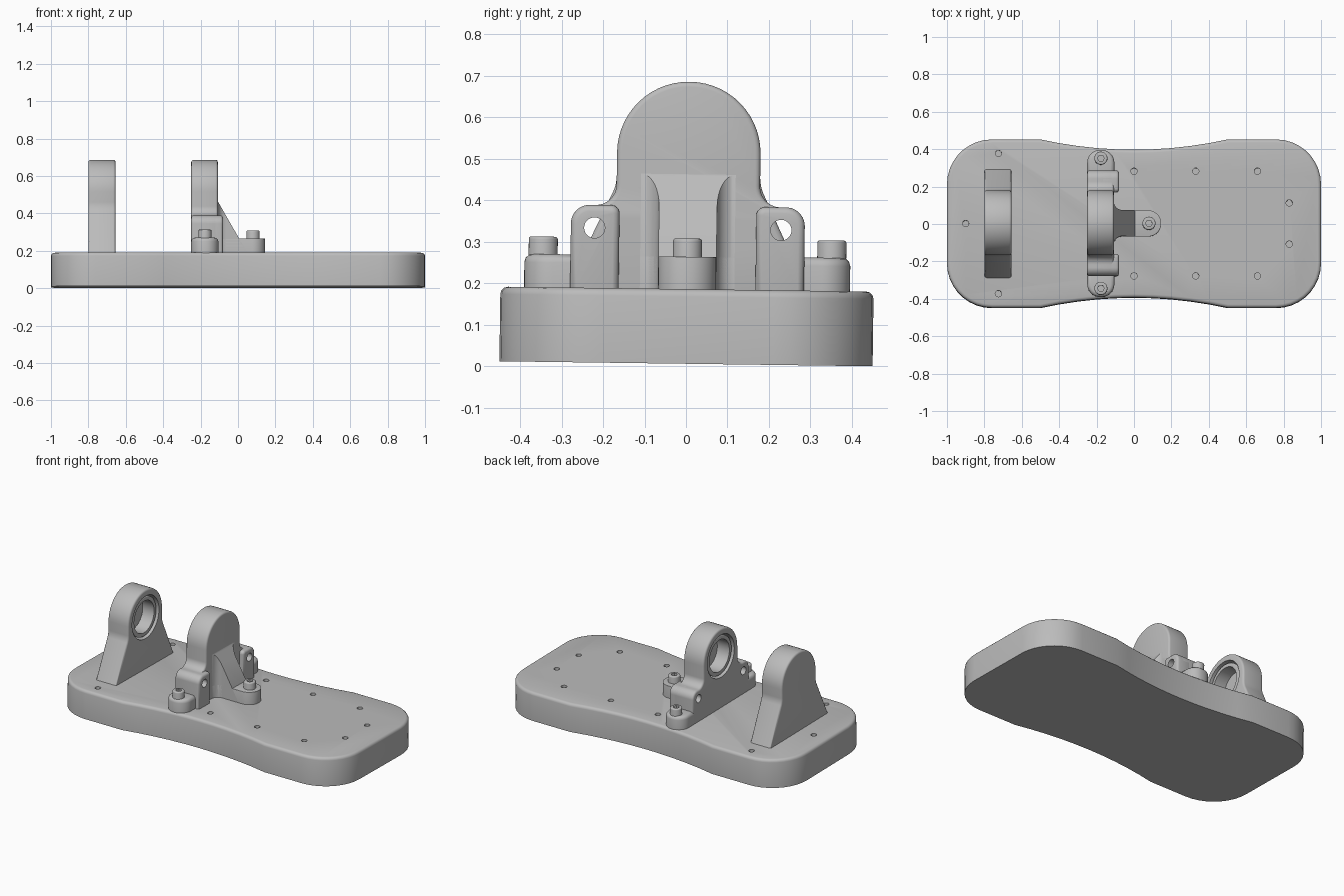
import bpy, bmesh, math
from mathutils import Vector, Matrix

cube = bpy.data.objects.get("Cube")
if cube:
    bpy.data.objects.remove(cube, do_unlink=True)

GREY = (0.5, 0.5, 0.5, 1)
grey = bpy.data.materials.new("machined_grey")
grey.use_nodes = True
grey.diffuse_color = GREY
grey.node_tree.nodes["Principled BSDF"].inputs["Base Color"].default_value = GREY
parts = []


def rounded(points, segs=9):
    """Outline with each corner (a, b, radius) turned into an arc."""
    out = []
    for i, (a, b, r) in enumerate(points):
        p = Vector((a, b))
        if not r:
            out.append(p)
            continue
        u = (Vector(points[i - 1][:2]) - p).normalized()
        v = (Vector(points[(i + 1) % len(points)][:2]) - p).normalized()
        half = u.angle(v) / 2
        centre = p + (u + v).normalized() * r / math.sin(half)
        start = p + u * r / math.tan(half) - centre
        turn = math.pi - 2 * half
        if u.x * v.y - u.y * v.x > 0:
            turn = -turn
        for k in range(segs + 1):
            out.append(centre + Matrix.Rotation(turn * k / segs, 2) @ start)
    return out


def mirrored(points):
    """Close a half outline across the first axis."""
    return points + [(-p[0],) + tuple(p[1:]) for p in reversed(points)]


def circle(a, b, r, n=32):
    return [Vector((a + r * math.cos(t * math.tau / n), b + r * math.sin(t * math.tau / n)))
            for t in range(n)]


def prism(name, outline, axis, lo, hi, bevel=0.0, both=True, slope=None):
    """Extrude an outline along an axis and round its cap edges."""
    def place(p, d):
        return {"x": (d, p[0], p[1]), "y": (p[0], d, p[1]), "z": (p[0], p[1], d)}[axis]
    bm = bmesh.new()
    rings = [[bm.verts.new(place(p, d)) for p in outline] for d in (lo, hi)]
    caps = [bm.faces.new(r) for r in rings]
    n = len(outline)
    for i in range(n):
        j = (i + 1) % n
        bm.faces.new((rings[0][i], rings[0][j], rings[1][j], rings[1][i]))
    bmesh.ops.recalc_face_normals(bm, faces=bm.faces)
    if bevel:
        edges = [e for c in (caps if both else caps[1:]) for e in c.edges]
        bmesh.ops.bevel(bm, geom=edges, offset=bevel, segments=3, profile=0.5,
                        affect='EDGES', clamp_overlap=True)
    if slope:
        cut = bmesh.ops.bisect_plane(bm, geom=bm.verts[:] + bm.edges[:] + bm.faces[:],
                                     plane_co=slope[0], plane_no=slope[1], clear_outer=True)
        bmesh.ops.holes_fill(bm, edges=[e for e in bm.edges if e.is_boundary])
    mesh = bpy.data.meshes.new(name)
    bm.to_mesh(mesh)
    bm.free()
    mesh.materials.append(grey)
    obj = bpy.data.objects.new(name, mesh)
    bpy.context.collection.objects.link(obj)
    parts.append(obj)
    return obj


def drill(obj, outline, axis, lo, hi):
    """Cut a prism-shaped hole."""
    cutter = prism("cutter", outline, axis, lo, hi)
    parts.remove(cutter)
    mod = obj.modifiers.new("hole", 'BOOLEAN')
    mod.operation, mod.solver, mod.object = 'DIFFERENCE', 'EXACT', cutter
    bpy.context.view_layer.objects.active = obj
    bpy.ops.object.modifier_apply(modifier=mod.name)
    bpy.data.objects.remove(cutter, do_unlink=True)


TOP, SUNK = 0.18, 0.165
AXLE = 0.507

# Base plate with waisted sides and rounded corners
waist = [(0.1 * k, 0.395 + 0.055 * (k / 5) ** 2, 0) for k in range(-5, 6)]
side = waist + [(1, 0.45, 0.24)]
outline = [(-1, 0.45, 0.24)] + side
base = prism("base_plate", rounded(outline + [(x, -y, r) for x, y, r in reversed(outline)]),
             "z", 0, TOP, 0.018, both=False)
spots = [(-0.9, 0), (-0.725, 0.375), (0, 0.28), (0.33, 0.28), (0.66, 0.28), (0.83, 0.11)]
for x, y in spots:
    for s in ((1, -1) if y else (1,)):
        drill(base, circle(x, s * y, 0.017, 16), "z", 0.1, TOP + 0.1)


def bearing(housing, lo, hi, name):
    """Blind bore with a slightly recessed ring in it."""
    drill(housing, circle(0, AXLE, 0.135, 48), "x", lo, hi)
    inner_lo, inner_hi = max(lo, -0.745 if lo < -0.5 else -0.24), min(hi, -0.665)
    if lo > -0.5:
        inner_hi = hi
    ring = prism(name, circle(0, AXLE, 0.125, 48), "x", inner_lo, inner_hi, 0.006)
    drill(ring, circle(0, AXLE, 0.1, 48), "x", -1, 1)


# Rear upright: tapered foot with a round head
rear = prism("rear_upright", rounded(mirrored(
    [(0.297, SUNK, 0), (0.173, 0.43, 0.1), (0.173, 0.68, 0.172)]), 14),
    "x", -0.8, -0.655, 0.012)
bearing(rear, -0.75, -0.6, "rear_bearing")

# Middle bracket: round head on stepped shoulders
body = prism("bracket_body", rounded(mirrored(
    [(0.282, SUNK, 0), (0.282, 0.38, 0.045), (0.173, 0.38, 0.05), (0.173, 0.68, 0.172)]), 14),
    "x", -0.25, -0.108, 0.012)
bearing(body, -0.3, -0.155, "bracket_bearing")

# Rib with its foot, both flaring into the bracket
plan = [(-0.15, 0.115, 0), (-0.108, 0.115, 0), (-0.108, 0.07, 0.044), (0.145, 0.07, 0.069)]
plan = rounded(plan + [(x, -y, r) for x, y, r in reversed(plan)])
prism("rib_foot", plan, "z", SUNK, 0.258, 0.018, both=False)
prism("rib", [Vector((min(p.x, 0.05), p.y)) for p in plan if p.x < 0.1], "z", SUNK, 0.5,
      slope=((-0.108, 0, 0.457), (0.2, 0, 0.115)))


def screw(name, x, y):
    head = prism(name, circle(x, y, 0.035), "z", SUNK, 0.302, 0.006, both=False)
    drill(head, circle(x, y, 0.018, 6), "z", 0.275, 0.4)


screw("rib_screw", 0.08, 0)

# Shoulder blocks, side feet and their screws
for s, tag in ((1, "left"), (-1, "right")):
    block = prism(tag + "_shoulder", rounded([(s * 0.165, SUNK, 0), (s * 0.282, SUNK, 0),
                  (s * 0.282, 0.38, 0.045), (s * 0.165, 0.38, 0.02)]), "x", -0.18, -0.08, 0.015)
    for obj in (body, block):
        drill(obj, circle(s * 0.225, 0.325, 0.025), "x", -0.4, 0.1)
    prism(tag + "_foot", rounded([(-0.25, s * 0.25, 0), (-0.105, s * 0.25, 0),
          (-0.105, s * 0.393, 0.068), (-0.25, s * 0.393, 0.068)]),
          "z", SUNK, 0.26, 0.02, both=False)
    screw(tag + "_screw", -0.177, s * 0.348)

# The whole assembly leans very slightly
lean = Matrix.Translation((0, 0, 0.006)) @ Matrix.Rotation(-0.0133, 4, 'X')
bpy.ops.object.select_all(action='DESELECT')
for obj in parts:
    obj.data.transform(lean)
    obj.select_set(True)
bpy.context.view_layer.objects.active = base
bpy.ops.object.shade_smooth_by_angle(angle=math.radians(32))
